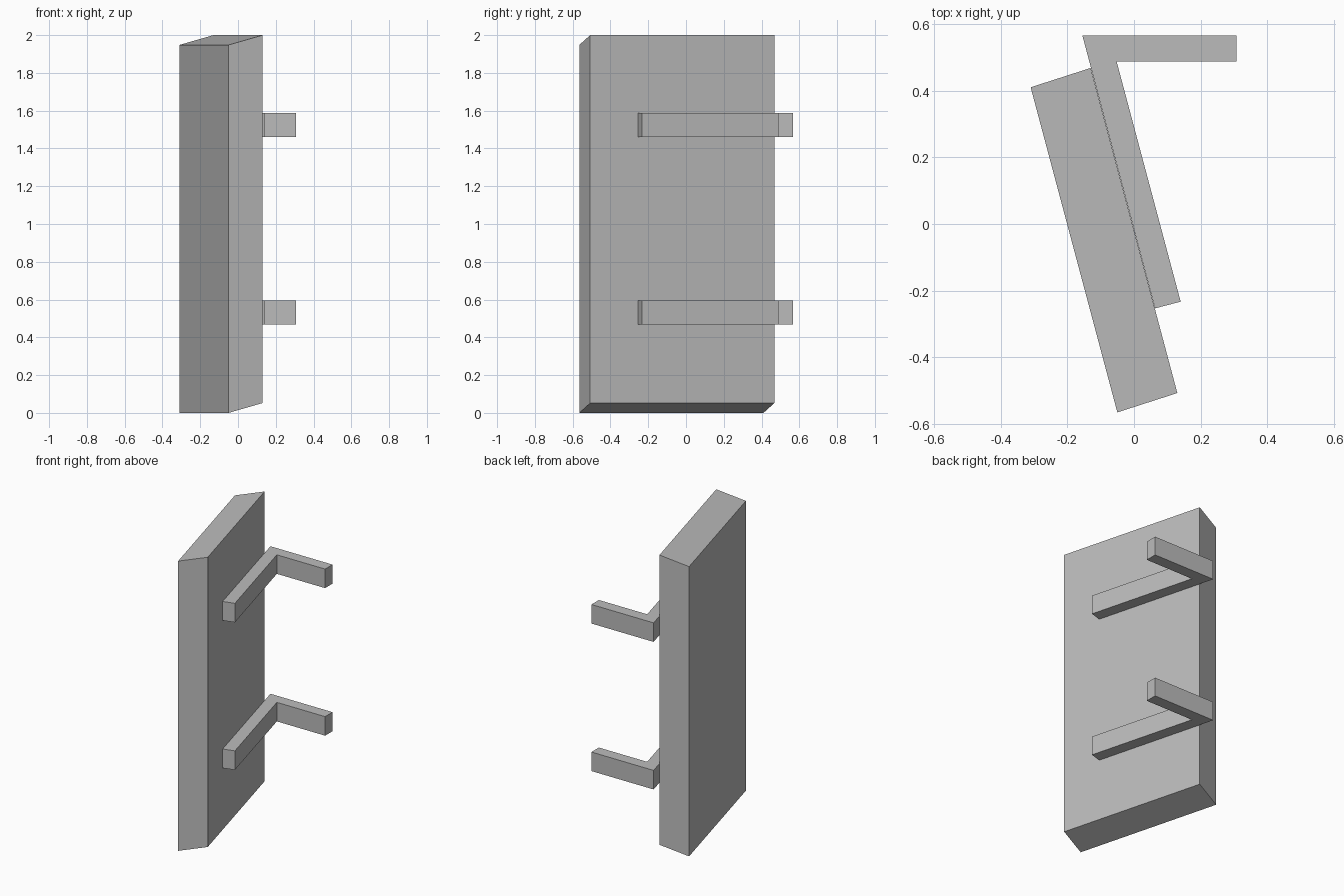
import bpy
import bmesh

cube = bpy.data.objects.get("Cube")
if cube:
    bpy.data.objects.remove(cube, do_unlink=True)

# Single grey finish
grey = bpy.data.materials.new("plain grey")
grey.use_nodes = True
colour = (0.5, 0.5, 0.5, 1)
grey.diffuse_color = colour
grey.node_tree.nodes["Principled BSDF"].inputs["Base Color"].default_value = colour


def extrude_plan(name, points, height):
    """Raise a flat outline of (x, y, z) points straight up into a solid."""
    bm = bmesh.new()
    base = bm.faces.new([bm.verts.new(p) for p in points])
    result = bmesh.ops.extrude_face_region(bm, geom=[base], use_keep_orig=True)
    top = [v for v in result["geom"] if isinstance(v, bmesh.types.BMVert)]
    bmesh.ops.translate(bm, verts=top, vec=(0, 0, height))
    bmesh.ops.recalc_face_normals(bm, faces=bm.faces[:])
    mesh = bpy.data.meshes.new(name)
    bm.to_mesh(mesh)
    bm.free()
    mesh.materials.append(grey)
    obj = bpy.data.objects.new(name, mesh)
    bpy.context.collection.objects.link(obj)
    return obj


# Upright panel with ends sloping up towards the bracket side
rise = 0.052
extrude_plan("panel", [(-0.31, 0.41, 0), (-0.05, -0.565, 0),
                       (0.13, -0.507, rise), (-0.13, 0.468, rise)], 2 - rise)

# Two bent brackets lying against the panel
bracket_plan = [(-0.155, 0.566), (0.063, -0.253), (0.14, -0.233),
                (-0.052, 0.487), (0.307, 0.487), (0.307, 0.566)]
for name, z in (("lower_bracket", 0.468), ("upper_bracket", 1.46)):
    extrude_plan(name, [(x, y, z) for x, y in bracket_plan], 0.128)
